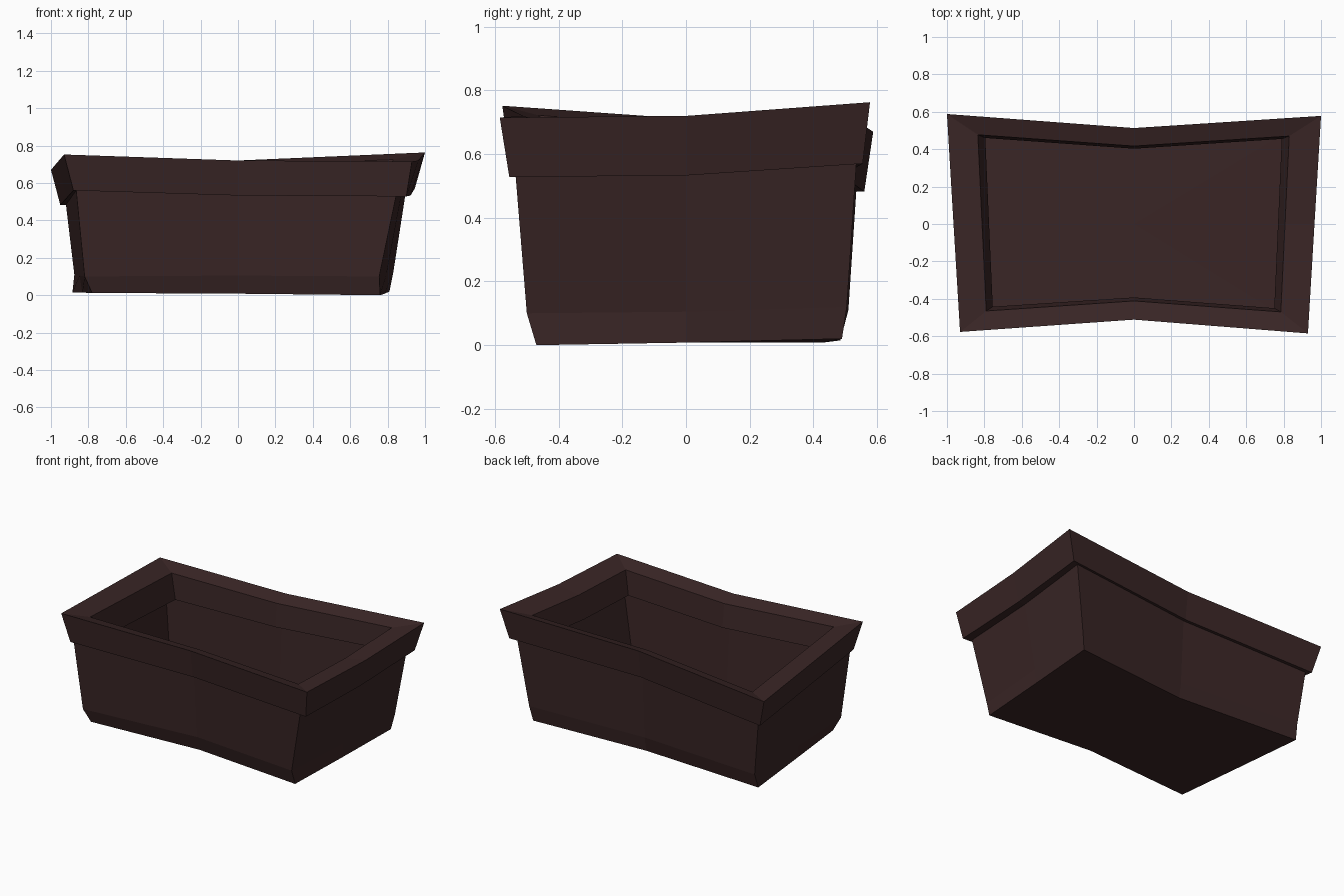
import bpy, bmesh

if "Cube" in bpy.data.objects:
    bpy.data.objects.remove(bpy.data.objects["Cube"])

mat = bpy.data.materials.new("dark brown wood")
mat.diffuse_color = (0.042, 0.019, 0.019, 1)
mat.use_nodes = True
mat.node_tree.nodes["Principled BSDF"].inputs["Base Color"].default_value = mat.diffuse_color


def ring(bm, fl, fr, br, bl, mid_z, pinch=0.88):
    """Eight-point loop: four corners plus a midpoint on each side, long sides pinched inwards."""
    pts = [fl,
           (0, (fl[1] + fr[1]) / 2 * pinch, mid_z), fr,
           ((fr[0] + br[0]) / 2, 0, mid_z), br,
           (0, (br[1] + bl[1]) / 2 * pinch, mid_z), bl,
           ((bl[0] + fl[0]) / 2, 0, (bl[2] + fl[2]) / 2)]
    return [bm.verts.new(p) for p in pts]


def bridge(bm, a, b):
    n = len(a)
    for i in range(n):
        j = (i + 1) % n
        bm.faces.new((a[i], a[j], b[j], b[i]))


def finish(bm, name):
    bmesh.ops.recalc_face_normals(bm, faces=bm.faces)
    me = bpy.data.meshes.new(name)
    bm.to_mesh(me)
    bm.free()
    me.materials.append(mat)
    ob = bpy.data.objects.new(name, me)
    bpy.context.collection.objects.link(ob)
    return ob


# Tub: thin tapering walls with a kink near the foot, and a closed floor
bm = bmesh.new()
floor = ring(bm, (-.78, -.47, .012), (.76, -.47, 0), (.81, .49, .02), (-.885, .485, .015), .008)
foot = ring(bm, (-.82, -.50, .10), (.755, -.50, .10), (.83, .505, .12), (-.875, .51, .11), .105)
top = ring(bm, (-.865, -.535, .56), (.845, -.535, .53), (.90, .535, .57), (-.92, .535, .485), .533)
bridge(bm, floor, foot)
bridge(bm, foot, top)
centre = bm.verts.new((0, 0, .008))
for i in range(8):
    bm.faces.new((floor[(i + 1) % 8], floor[i], centre))
finish(bm, "planter_tub")

# Rim: a thick crooked frame, overhanging outside and inside
bm = bmesh.new()
loops = [
    ring(bm, (-.88, -.55, .56), (.90, -.555, .528), (.945, .555, .57), (-.95, .56, .482), .533),
    ring(bm, (-.93, -.577, .752), (.93, -.585, .715), (1, .578, .763), (-1, .588, .67), .72),
    ring(bm, (-.79, -.465, .722), (.785, -.47, .688), (.83, .47, .725), (-.835, .477, .65), .69),
    ring(bm, (-.755, -.442, .56), (.75, -.45, .53), (.79, .455, .57), (-.795, .46, .485), .533),
]
for i in range(4):
    bridge(bm, loops[i], loops[(i + 1) % 4])
finish(bm, "planter_rim")
